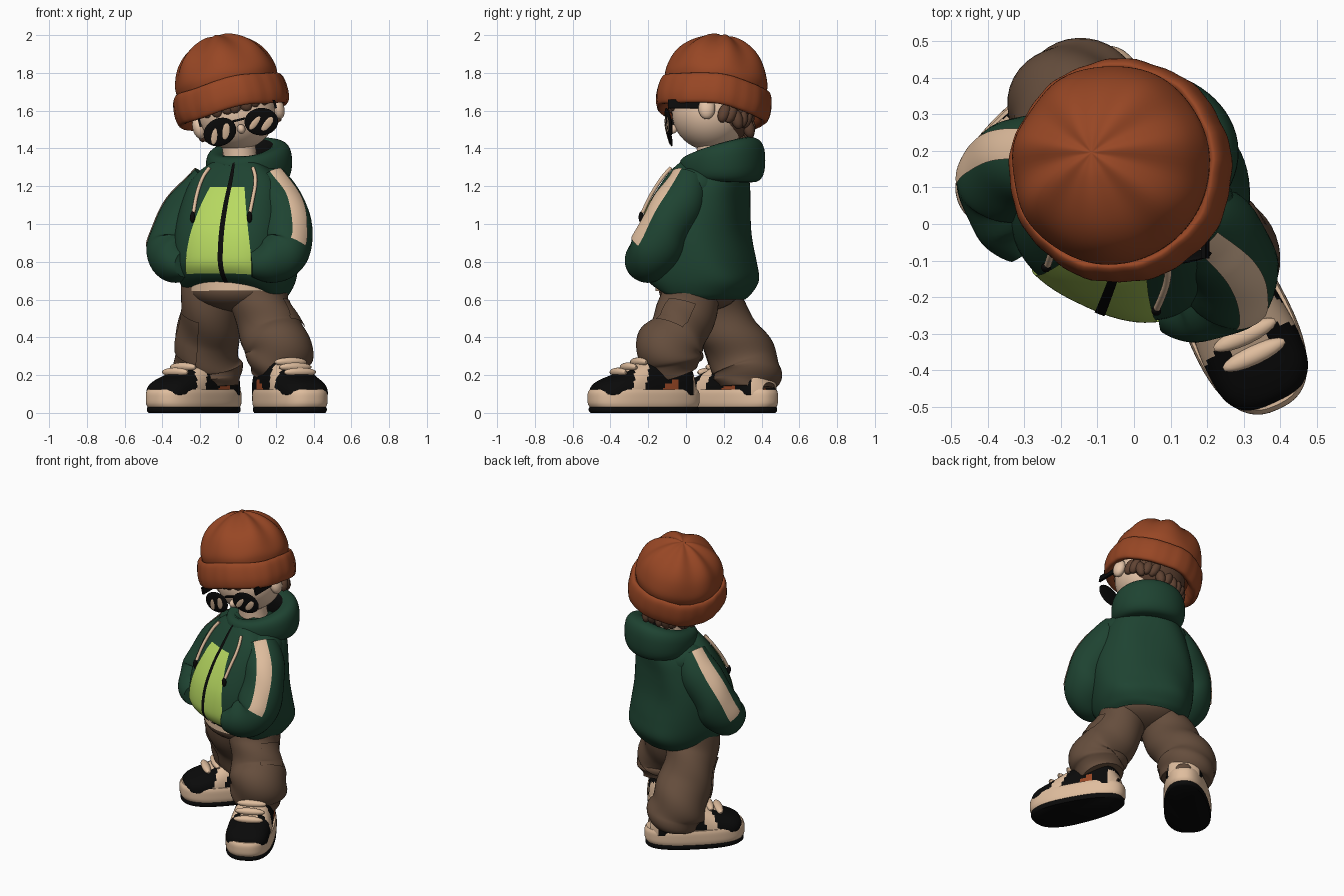
import bpy, bmesh, math, random
from math import sin, cos, pi, radians
from mathutils import Vector, Matrix, Euler

if "Cube" in bpy.data.objects:
    bpy.data.objects.remove(bpy.data.objects["Cube"])
random.seed(4)

def mat(name, r, g, b):
    m = bpy.data.materials.new(name)
    m.diffuse_color = (r, g, b, 1)
    m.use_nodes = True
    m.node_tree.nodes["Principled BSDF"].inputs["Base Color"].default_value = m.diffuse_color
    return m

HAT = mat("rust_knit", .31, .062, .018)
GREEN = mat("dark_green", .013, .056, .031)
LIME = mat("lime", .48, .70, .12)
CREAM = mat("cream", .74, .51, .34)
SKIN = mat("skin", .78, .55, .39)
BROWN = mat("brown_cloth", .13, .075, .046)
HAIR = mat("brown_hair", .115, .055, .032)
BLACK = mat("black", .003, .003, .003)

def finish(name, bm, mats, M):
    bmesh.ops.recalc_face_normals(bm, faces=bm.faces)
    me = bpy.data.meshes.new(name)
    bm.to_mesh(me)
    bm.free()
    me.transform(M)
    for m in mats:
        me.materials.append(m)
    for p in me.polygons:
        p.use_smooth = True
    ob = bpy.data.objects.new(name, me)
    bpy.context.collection.objects.link(ob)
    bpy.context.view_layer.objects.active = ob
    ob.select_set(True)
    bpy.ops.object.shade_smooth_by_angle(angle=radians(50))
    ob.select_set(False)
    return ob

I = Matrix.Identity(4)

def grid(name, f, nu, nv, mats, M=I, ring=True, loop=False, cap=False, rule=None):
    """Surface from f(u, v): u is an angle when ring is on, otherwise 0..1."""
    bm = bmesh.new()
    rows = nv if loop else nv + 1
    cols = nu if ring else nu + 1
    P = [[bm.verts.new(f(i / nu * (2 * pi if ring else 1), j / nv)) for i in range(cols)] for j in range(rows)]
    for j in range(nv):
        for i in range(nu):
            a, b = P[j], P[(j + 1) % rows]
            k = (i + 1) % cols
            fc = bm.faces.new((a[i], a[k], b[k], b[i]))
            if rule:
                fc.material_index = rule((i + .5) / nu, (j + .5) / nv, fc.calc_center_median())
    if cap:
        bm.faces.new(P[0])
        bm.faces.new(P[-1])
    return finish(name, bm, mats, M)

def sheet(name, f, u0, u1, v0, v1, off, m, M=I):
    """Thin painted plate lying on surface f; u0 and u1 are functions of v."""
    def g(s, t):
        return f(u0(t) + (u1(t) - u0(t)) * s, v0 + (v1 - v0) * t, off)
    return grid(name, g, 14, 40, [m], M, ring=False)

def ball(name, loc, size, m, M=I, rot=(0, 0, 0), seg=28):
    bm = bmesh.new()
    bmesh.ops.create_uvsphere(bm, u_segments=seg, v_segments=seg // 2, radius=1)
    T = Matrix.Translation(loc) @ Euler(rot).to_matrix().to_4x4() @ Matrix.Diagonal((*size, 1))
    return finish(name, bm, [m], M @ T)

def box(name, loc, size, m, M=I):
    bm = bmesh.new()
    bmesh.ops.create_cube(bm, size=1)
    return finish(name, bm, [m], M @ Matrix.Translation(loc) @ Matrix.Diagonal((*size, 1)))

def sample(P, v):
    s = min(max(v, 0), 1) * (len(P) - 1)
    i = min(int(s), len(P) - 2)
    t = s - i
    p0, p1, p2, p3 = P[max(i - 1, 0)], P[i], P[i + 1], P[min(i + 2, len(P) - 1)]
    return [.5 * (2 * b + (c - a) * t + (2 * a - 5 * b + 4 * c - d) * t * t + (3 * b - a - 3 * c + d) * t ** 3)
            for a, b, c, d in zip(p0, p1, p2, p3)]

def tube(P, ref, wr=0, flip=1):
    ref = Vector(ref)
    def f(u, v, off=0):
        c = sample(P, v)
        t = (Vector(sample(P, v + .02)[:3]) - Vector(sample(P, v - .02)[:3])).normalized()
        e1 = t.cross(ref).normalized()
        e2 = t.cross(e1)
        r = c[3] * (1 + wr * sin(2 * u + 20 * v)) + off
        p = Vector(c[:3]) + (e1 * cos(u) + e2 * sin(u)) * r
        p.x *= flip
        return p
    return f

def power(x, e):
    return math.copysign(abs(x) ** e, x)

# ---- jacket, turned towards the character's right
BODY = Matrix.Translation((-.012, .055, 0)) @ Matrix.Rotation(radians(-25), 4, 'Z')
PROFILE = [(.60, .24, .18, .25), (.63, .27, .21, .28), (.70, .30, .265, .315), (.80, .315, .30, .30),
           (.95, .315, .285, .27), (1.1, .29, .225, .265), (1.22, .25, .15, .27), (1.3, .175, .09, .26), (1.36, .06, .03, .16)]

def torso(u, v, off=0):
    z, a, bf, bb = sample(PROFILE, v)
    s = sin(u)
    b = bf if s < 0 else bb
    z += .09 * max(0, -s) * max(0, 1 - v / .4)
    k = 1 + .012 * sin(5 * u + 14 * v) * (s > 0) * s
    return Vector(((a + off) * k * power(cos(u), .8), (b + off) * k * power(s, .8), z))

grid("jacket_body", torso, 72, 48, [GREEN], BODY)
F = -pi / 2 + radians(6)
sheet("jacket_front_panel", torso, lambda t: F - radians(36 - 19 * t), lambda t: F + radians(36 - 19 * t), .26, .72, .005, LIME, BODY)
sheet("jacket_zip", torso, lambda t: F - radians(2), lambda t: F + radians(2), .12, .97, .009, BLACK, BODY)

ARM = [(.16, .04, 1.22, .11), (.255, .015, 1.10, .13), (.32, -.045, .96, .133), (.327, -.09, .86, .135),
       (.27, -.17, .80, .115), (.19, -.22, .79, .07)]
for side, s in (("left", 1), ("right", -1)):
    arm = tube(ARM, (-.55, .7, -.46), .03, s)
    a = 62 if s > 0 else 38
    grid(side + "_sleeve", arm, 36, 40, [GREEN], BODY, cap=True)
    sheet(side + "_sleeve_stripe", arm, lambda t: radians(a - 12), lambda t: radians(a + 28), .0, .56, .005, CREAM, BODY)
    ball(side + "_shoulder", (s * .16, .06, 1.2), (.11, .13, .1), GREEN, BODY)
    # drawstrings hang on the chest surface
    cord = [(*torso(F + s * radians(36 - 2.5 * i), .87 - .07 * i, .014), .01) for i in range(5)]
    grid(side + "_drawstring", tube(cord, (1, 0, 0)), 10, 20, [CREAM], BODY, cap=True)
    ball(side + "_cord_end", torso(F + s * radians(26), .57, .012), (.014, .014, .03), BLACK, BODY, seg=14)

# hood: thick collar ring, higher at the back
def hood(u, v):
    b = (1 + sin(u)) / 2
    w, h = .055 + .015 * b, .06 + .06 * b
    a = 2 * pi * v
    r = .165 + w * power(cos(a), .75) + .006 * sin(3 * u)
    return Vector((r * cos(u), .145 + r * sin(u), 1.295 + .045 * b + h * power(sin(a), .8)))
grid("hood", hood, 64, 28, [GREEN, BLACK], BODY, loop=True,
     rule=lambda u, v, c: int(cos(2 * pi * v) < -.35))

# shirt showing under the hem, and hips
grid("shirt", lambda u, v: Vector((-.01 + .255 * cos(u), .01 + .225 * sin(u), .645 + .12 * v)), 40, 2, [CREAM], BODY)
ball("trouser_seat", (-.01, .07, .65), (.25, .215, .115), BROWN)

# ---- trouser legs
LEFT = [(.09, .04, .72, .16), (.12, .01, .56, .155), (.17, -.04, .43, .16), (.215, -.085, .345, .178),
        (.212, -.08, .265, .165), (.205, -.06, .20, .13)]
RIGHT = [(-.13, .10, .72, .16), (-.145, .14, .56, .16), (-.16, .23, .41, .163), (-.165, .305, .28, .175),
         (-.155, .325, .2, .18), (-.15, .325, .135, .15)]
for side, path, a in (("left", LEFT, 10), ("right", RIGHT, 135)):
    leg = tube(path, (0, 1, 0), .045)
    grid(side + "_trouser_leg", leg, 40, 44, [BROWN], cap=True)
    sheet(side + "_leg_pocket", leg, lambda t: radians(a - 28), lambda t: radians(a + 28), .22, .5, .009, BROWN)

# ---- shoes: toe towards local -y
def sole(z0, z1, grow):
    def f(u, v):
        y = .31 * power(sin(u), .8)
        a = (.143 - .06 * y) * power(cos(u), .8)
        k = grow - .04 * (abs(2 * v - 1) ** 4)
        return Vector((a * k, y * k, z0 + (z1 - z0) * v))
    return f

UPPER = [(-.295, .03, .01), (-.28, .085, .05), (-.23, .125, .08), (-.14, .138, .115), (-.04, .132, .165),
         (.06, .122, .20), (.16, .116, .205), (.24, .10, .17), (.285, .05, .06)]

def upper(u, v):
    y, w, h = sample(UPPER, v)
    s = sin(u)
    return Vector((w * power(cos(u), .75), y, .10 + (h * power(s, .8) if s > 0 else .02 * s)))

def shoe_paint(u, v, c):
    if .05 < c.y < .145 and c.z < .18 and c.z < .13 + .7 * (c.y - .05):
        return 2
    d = c.y - .35 * (c.z - .1)
    if -.14 < d < -.065 or (c.y > .24 and c.z < .2) or (abs(c.x) < .05 and -.14 < c.y < .0):
        return 1
    return 0

for side, x, y, ang in (("left", .265, -.222, 25), ("right", -.228, .235, -44)):
    M = Matrix.Translation((x, y, 0)) @ Matrix.Rotation(radians(ang), 4, 'Z')
    grid(side + "_outsole", sole(0, .035, .99), 56, 4, [BLACK], M, cap=True)
    grid(side + "_midsole", sole(.03, .125, 1.01), 56, 8, [CREAM], M, cap=True)
    grid(side + "_shoe_upper", upper, 64, 60, [BLACK, CREAM, HAT], M, rule=shoe_paint)
    for i in range(3):
        ball(side + "_lace", (0, -.15 + .06 * i, .215 + .027 * i), (.095, .028, .024), CREAM, M, (-.4, 0, 0), 18)

# ---- head, leaning to the character's right
HEAD = Matrix.Translation((-.005, .13, 1.59)) @ Euler((0, radians(-14), 0)).to_matrix().to_4x4()
ball("head", (0, 0, 0), (.208, .205, .2), SKIN, HEAD, seg=40)
grid("neck", tube([(.02, .16, 1.25, .1), (.01, .15, 1.35, .09), (0, .14, 1.48, .09)], (0, 1, 0)), 24, 6, [SKIN])
ball("hair_back", (0, .085, -.01), (.195, .15, .14), HAIR, HEAD)
ball("nose", (0, -.205, -.09), (.022, .03, .026), SKIN, HEAD, seg=16)
for i in range(13):
    a = radians(8 + 164 * i / 12)
    ball("hair_tuft", (.20 * cos(a), .05 + .155 * sin(a), -.05 - .05 * random.random() * sin(a)),
         (.032, .032, .055), HAIR, HEAD, (random.uniform(-.4, .4), random.uniform(-.4, .4), 0), 12)
for i in range(7):
    x = -.15 + .05 * i
    ball("fringe_tuft", (x, -math.sqrt(.2 ** 2 - x * x) - .005, .035 + .02 * random.random()),
         (.035, .022, .045), HAIR, HEAD, (0, random.uniform(-.6, .6), 0), 12)

# sunglasses
for s in (-1, 1):
    ball("ear", (s * .215, -.02, -.03), (.035, .045, .06), SKIN, HEAD, seg=18)
    LENS = HEAD @ Matrix.Translation((s * .113, -.222, -.078)) @ Euler((radians(12), radians(14 * s), radians(8 * s))).to_matrix().to_4x4()
    ball("lens", (0, 0, 0), (.09, .012, .074), BLACK, LENS)
    for dx, dz, w in ((-.035, -.005, .017), (.03, -.01, .021)):
        ball("lens_glint", (dx, -.0095, dz), (w, .004, .046), CREAM, LENS, (0, radians(38), 0), 14)
    box("temple", (s * .205, -.13, -.005), (.012, .19, .045), BLACK, HEAD)
box("glasses_bridge", (0, -.225, -.04), (.07, .012, .012), BLACK, HEAD)

# ---- knitted hat with turned-up brim
BEANIE = Matrix.Translation((-.02, .135, 1.575)) @ Euler((radians(-8), radians(-13), 0)).to_matrix().to_4x4()
BRIM = [(.22, .06), (.255, .01), (.29, .0), (.305, .04), (.306, .09), (.297, .14), (.28, .162), (.262, .15)]
DOME = [(.262, .13), (.274, .19), (.262, .25), (.234, .31), (.19, .36), (.128, .402), (.062, .428), (.004, .433)]

def brim(u, v):
    r, z = sample(BRIM, v)
    r *= 1 + .008 * sin(9 * u) + .004 * sin(23 * u)
    return Vector((r * cos(u), r * sin(u), z + .006 * sin(4 * u + 1)))

def dome(u, v):
    r, z = sample(DOME, v)
    fold = sin(7 * u + .6 * sin(2 * u))
    r *= 1 + .04 * v * fold
    return Vector((r * cos(u), r * sin(u), z + .008 * fold * sin(pi * v)))

grid("hat_brim", brim, 96, 28, [HAT], BEANIE)
grid("hat_dome", dome, 84, 32, [HAT], BEANIE, cap=True)
